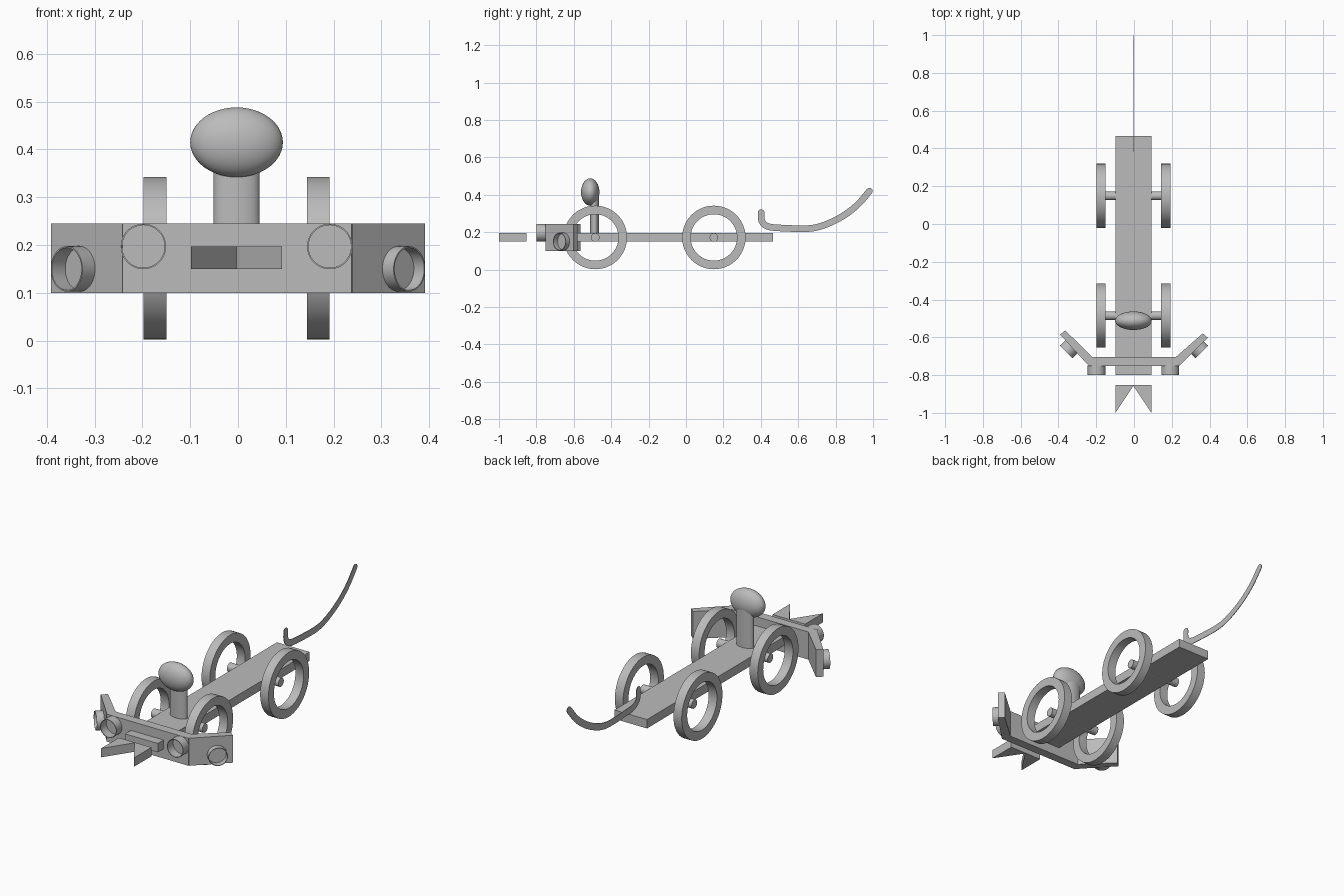
import bpy, bmesh, math
from mathutils import Vector

if "Cube" in bpy.data.objects:
    bpy.data.objects.remove(bpy.data.objects["Cube"])

grey = bpy.data.materials.new("plain grey")
grey.use_nodes = True
grey.diffuse_color = (0.5, 0.5, 0.5, 1)
grey.node_tree.nodes["Principled BSDF"].inputs["Base Color"].default_value = grey.diffuse_color

MID = -0.003            # centre line of the cart
DECK_Z = (0.15, 0.197)  # underside and top of the deck


def finish(name, bm, smooth=False):
    bmesh.ops.recalc_face_normals(bm, faces=bm.faces)
    mesh = bpy.data.meshes.new(name)
    bm.to_mesh(mesh)
    bm.free()
    mesh.materials.append(grey)
    obj = bpy.data.objects.new(name, mesh)
    bpy.context.collection.objects.link(obj)
    if smooth:
        bpy.ops.object.select_all(action="DESELECT")
        obj.select_set(True)
        bpy.context.view_layer.objects.active = obj
        bpy.ops.object.shade_smooth_by_angle(angle=math.radians(35))
    return obj


def extrude(name, outline, offset):
    """Fill a closed outline and push it along offset."""
    bm = bmesh.new()
    face = bm.faces.new([bm.verts.new(p) for p in outline])
    grown = bmesh.ops.extrude_face_region(bm, geom=[face], use_keep_orig=True)
    moved = [g for g in grown["geom"] if isinstance(g, bmesh.types.BMVert)]
    bmesh.ops.translate(bm, verts=moved, vec=offset)
    return finish(name, bm)


def slab(name, outline, z0, z1):
    return extrude(name, [(x, y, z0) for x, y in outline], (0, 0, z1 - z0))


def lathe(name, centre, axis, profile, closed, squash=(1, 1), sides=48):
    """Revolve (radius, height) points round axis; closed joins last to first."""
    bm = bmesh.new()
    rings = []
    for r, h in profile:
        rings.append([bm.verts.new((r * squash[0] * math.cos(a), r * squash[1] * math.sin(a), h))
                      for a in (math.tau * i / sides for i in range(sides))])
    pairs = list(zip(rings, rings[1:]))
    if closed:
        pairs.append((rings[-1], rings[0]))
    else:
        bm.faces.new(rings[0])
        bm.faces.new(rings[-1])
    for a, b in pairs:
        for i in range(sides):
            j = (i + 1) % sides
            bm.faces.new((a[i], a[j], b[j], b[i]))
    turn = Vector(axis).to_track_quat("Z", "Y").to_matrix()
    bmesh.ops.rotate(bm, verts=bm.verts, cent=(0, 0, 0), matrix=turn)
    bmesh.ops.translate(bm, verts=bm.verts, vec=centre)
    return finish(name, bm, True)


def tube(name, centre, axis, inner, outer, length):
    h = length / 2
    return lathe(name, centre, axis, [(inner, -h), (outer, -h), (outer, h), (inner, h)], True)


# Deck and the notched nose floating ahead of it
L, R = MID - 0.095, MID + 0.095
slab("deck", [(L, -0.80), (R, -0.80), (R, 0.465), (L, 0.465)], *DECK_Z)
slab("nose", [(L, -0.853), (L, -1.0), (MID, -0.857), (R, -1.0), (R, -0.853)], *DECK_Z)

# Axles and ring wheels
for end, y in (("front", -0.485), ("rear", 0.149)):
    lathe(end + "_axle", (MID, y, 0.172), (1, 0, 0), [(0.023, -0.15), (0.023, 0.15)], False, sides=32)
    for side, s in (("left", 1), ("right", -1)):
        tube(f"{end}_{side}_wheel", (MID + s * 0.171, y, 0.172), (1, 0, 0), 0.124, 0.17, 0.048)

# Bumper with swept-back wings and open lamps
slab("bumper", [(-0.242, -0.752), (0.238, -0.752), (0.225, -0.704), (-0.225, -0.704)], 0.1, 0.245)
for side, s, lift in (("left", 1, -0.016), ("right", -1, 0)):
    slab(side + "_wing", [(s * 0.24, -0.75), (s * 0.391, -0.586 + lift),
                          (s * 0.364, -0.563 + lift), (s * 0.215, -0.71)], 0.1, 0.245)
    tube(side + "_headlamp", (MID + s * 0.195, -0.774, 0.197), (0, 1, 0), 0.0445, 0.0475, 0.05)
    tube(side + "_wing_lamp", (s * 0.343, -0.662, 0.15), (s * 0.72, 0.70 * -1, 0), 0.0445, 0.0475, 0.044)

# Post and oval head
lathe("post", (MID, -0.489, 0), (0, 0, 1), [(1, DECK_Z[1] - 0.01), (1, 0.40)], False, (0.048, 0.024))
bm = bmesh.new()
bmesh.ops.create_uvsphere(bm, u_segments=48, v_segments=24, radius=1)
bmesh.ops.scale(bm, verts=bm.verts, vec=(0.097, 0.049, 0.073))
bmesh.ops.translate(bm, verts=bm.verts, vec=(MID, -0.512, 0.415))
finish("head", bm, True)

# Flat curling tail: a round-ended ribbon along a smooth path
path = [Vector(p) for p in ((0.402, 0.305), (0.405, 0.26), (0.437, 0.231), (0.52, 0.222),
                            (0.68, 0.222), (0.81, 0.27), (0.91, 0.34), (0.981, 0.42))]
ends = [path[0] * 2 - path[1]] + path + [path[-1] * 2 - path[-2]]
spine = []
for a, b, c, d in zip(ends, ends[1:], ends[2:], ends[3:]):
    for t in (0, 0.25, 0.5, 0.75):
        spine.append(0.5 * (2 * b + (c - a) * t + (2 * a - 5 * b + 4 * c - d) * t * t
                            + (3 * b - a - 3 * c + d) * t ** 3))
spine.append(path[-1])

half = 0.0175
near, far = [], []
for i, p in enumerate(spine):
    d = (spine[min(i + 1, len(spine) - 1)] - spine[max(i - 1, 0)]).normalized()
    n = Vector((-d.y, d.x)) * half
    near.append(p + n)
    far.append(p - n)


def cap(tip, start):
    """Half circle of points from start round the tip."""
    arm = start - tip
    turns = [-math.pi * k / 8 for k in range(1, 8)]
    return [tip + Vector((arm.x * math.cos(a) - arm.y * math.sin(a),
                          arm.x * math.sin(a) + arm.y * math.cos(a))) for a in turns]


outline = near + cap(spine[-1], near[-1]) + far[::-1] + cap(spine[0], far[0])
extrude("tail", [(MID - 0.002, p.x, p.y) for p in outline], (0.003, 0, 0))
